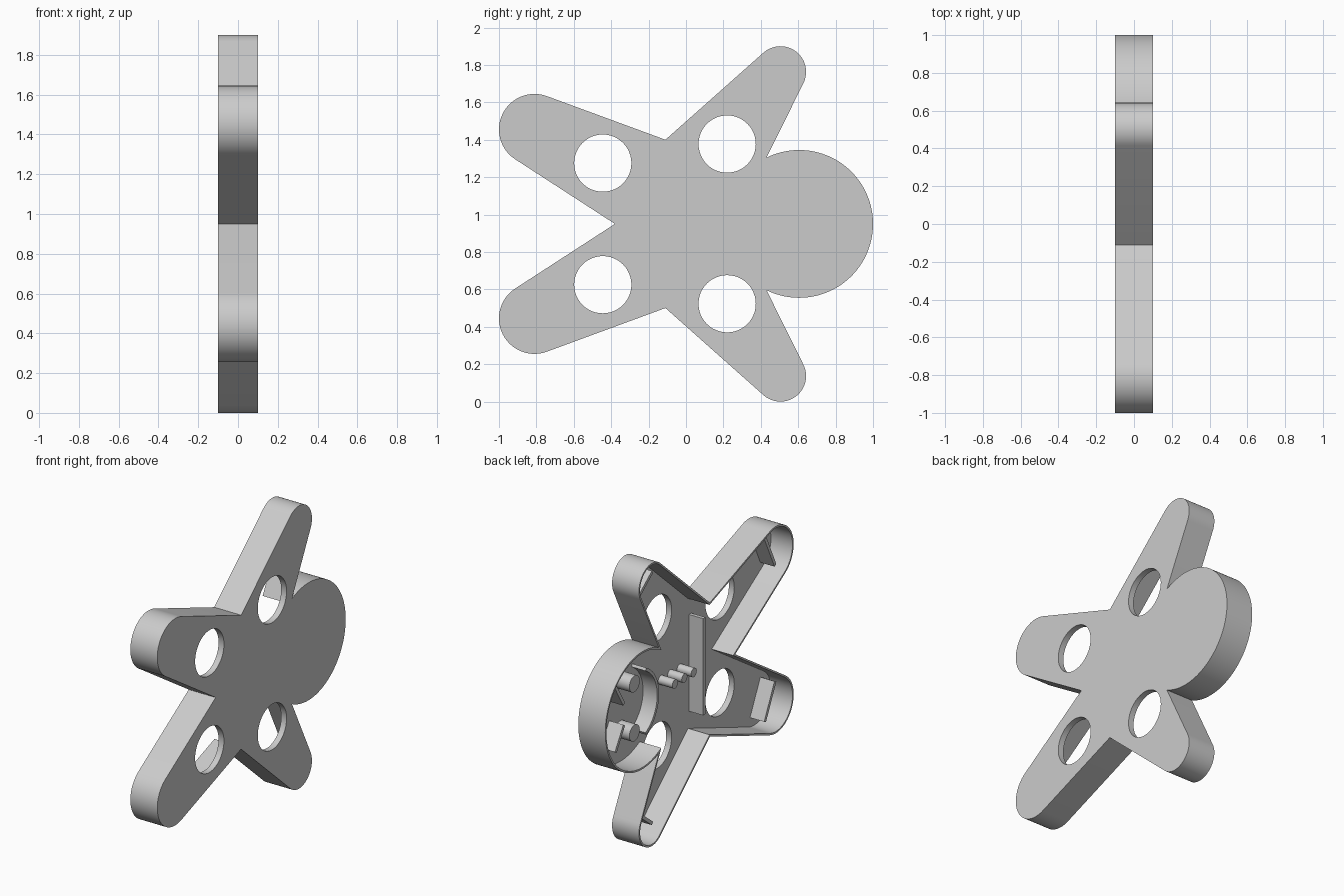
import bpy
import bmesh
from math import cos, sin, radians, pi, hypot
from mathutils import Vector
from mathutils.geometry import area_tri

MID = 0.95        # height of the mirror line
PLATE_IN = 0.06   # inner face of the base plate
TIP = -0.045      # height that the imprint ridges reach
WALL = 0.012

cube = bpy.data.objects.get("Cube")
if cube:
    bpy.data.objects.remove(cube, do_unlink=True)

grey = bpy.data.materials.new("light_grey")
grey.use_nodes = True
grey.diffuse_color = (0.6, 0.6, 0.6, 1)
grey.node_tree.nodes["Principled BSDF"].inputs["Base Color"].default_value = (0.6, 0.6, 0.6, 1)


def arc(cy, cw, r, a0, a1, n):
    """Points on an arc in the side plane (y, height above mirror line)."""
    angles = [radians(a0 + (a1 - a0) * i / n) for i in range(n + 1)]
    return [Vector((cy + r * cos(a), cw + r * sin(a))) for a in angles]


def circle(cy, cw, r, n=48):
    return arc(cy, cw, r, 0, 360, n)[:-1]


def bar(p, q, thick):
    """Rectangle around the line from p to q."""
    p, q = Vector(p), Vector(q)
    d = (q - p).normalized()
    n = Vector((-d.y, d.x)) * thick / 2
    return [p - n, q - n, q + n, p + n]


def flip(points):
    return [Vector((p.x, -p.y)) for p in reversed(points)]


def inset(points, t):
    """Mitred inward offset of a counter-clockwise outline."""
    out = []
    for i, p in enumerate(points):
        a = (p - points[i - 1]).normalized()
        b = (points[(i + 1) % len(points)] - p).normalized()
        na, nb = Vector((-a.y, a.x)), Vector((-b.y, b.x))
        out.append(p + (na + nb) * t / (1 + na.dot(nb)))
    return out


def slab(name, loops, x0, x1):
    """Solid between x0 and x1 bounded by an outline and optional holes."""
    bm = bmesh.new()
    near, edges = [], []
    for loop in loops:
        vs = [bm.verts.new((x0, p.x, p.y + MID)) for p in loop]
        near.append(vs)
        edges += [bm.edges.new((vs[i - 1], vs[i])) for i in range(len(vs))]
    bmesh.ops.triangle_fill(bm, edges=edges, use_beauty=True)
    caps = list(bm.faces)
    far = {v: bm.verts.new((x1, v.co.y, v.co.z)) for vs in near for v in vs}
    for f in caps:
        bm.faces.new([far[v] for v in reversed(f.verts)])
    for vs in near:
        for i in range(len(vs)):
            a, b = vs[i - 1], vs[i]
            bm.faces.new((a, b, far[b], far[a]))
    bmesh.ops.recalc_face_normals(bm, faces=bm.faces)
    mesh = bpy.data.meshes.new(name)
    bm.to_mesh(mesh)
    bm.free()
    mesh.materials.append(grey)
    ob = bpy.data.objects.new(name, mesh)
    bpy.context.collection.objects.link(ob)
    bpy.ops.object.select_all(action='DESELECT')
    ob.select_set(True)
    bpy.context.view_layer.objects.active = ob
    bpy.ops.object.shade_smooth_by_angle(angle=radians(30))
    return ob


def pair(name, points):
    slab("upper_" + name, [points], TIP, PLATE_IN + 0.01)
    slab("lower_" + name, [flip(points)], TIP, PLATE_IN + 0.01)


# Figure outline: head, arm, waist, leg, crotch, then the mirrored half
half = arc(0.605, 0, 0.395, 0, 116.2, 40)
half += arc(0.505, 0.813, 0.137, -27, 131.5, 24)
half += [Vector((-0.11, 0.45))]
half += arc(-0.81, 0.505, 0.19, 69.5, 237, 28)
outline = half + [Vector((-0.38, 0))] + flip(half)[:-1]

# Base plate with a hole in every limb
holes = [circle(y, s * w, 0.153) for y, w in ((-0.445, 0.325), (0.22, 0.427)) for s in (1, -1)]
slab("base_plate", [outline] + holes, PLATE_IN, 0.1)

# Thin upright wall around the outline
slab("outer_wall", [outline, inset(outline, WALL)], -0.1, PLATE_IN)

# Face: eyes, slanted brows and smile
pair("eye", circle(0.61, 0.165, 0.055, 32))
pair("brow", bar((0.72, 0.07), (0.81, 0.22), 0.022))
smile = arc(0.605, 0, 0.255, 118, 242, 28) + arc(0.605, 0, 0.235, 242, 118, 28)
slab("smile", [smile], TIP, PLATE_IN + 0.01)

# Buttons and belt
for i, y in enumerate((0.18, 0.08, -0.02)):
    slab("button_%d" % (i + 1), [circle(y, 0, 0.03, 24)], TIP, PLATE_IN + 0.01)
slab("belt", [bar((-0.13, -0.325), (-0.13, 0.325), 0.025)], TIP, PLATE_IN + 0.01)

# Cuffs across the feet and hands
pair("foot_cuff", bar((-0.885, 0.39), (-0.775, 0.62), 0.022))
pair("hand_cuff", bar((0.42, 0.845), (0.56, 0.735), 0.022))
